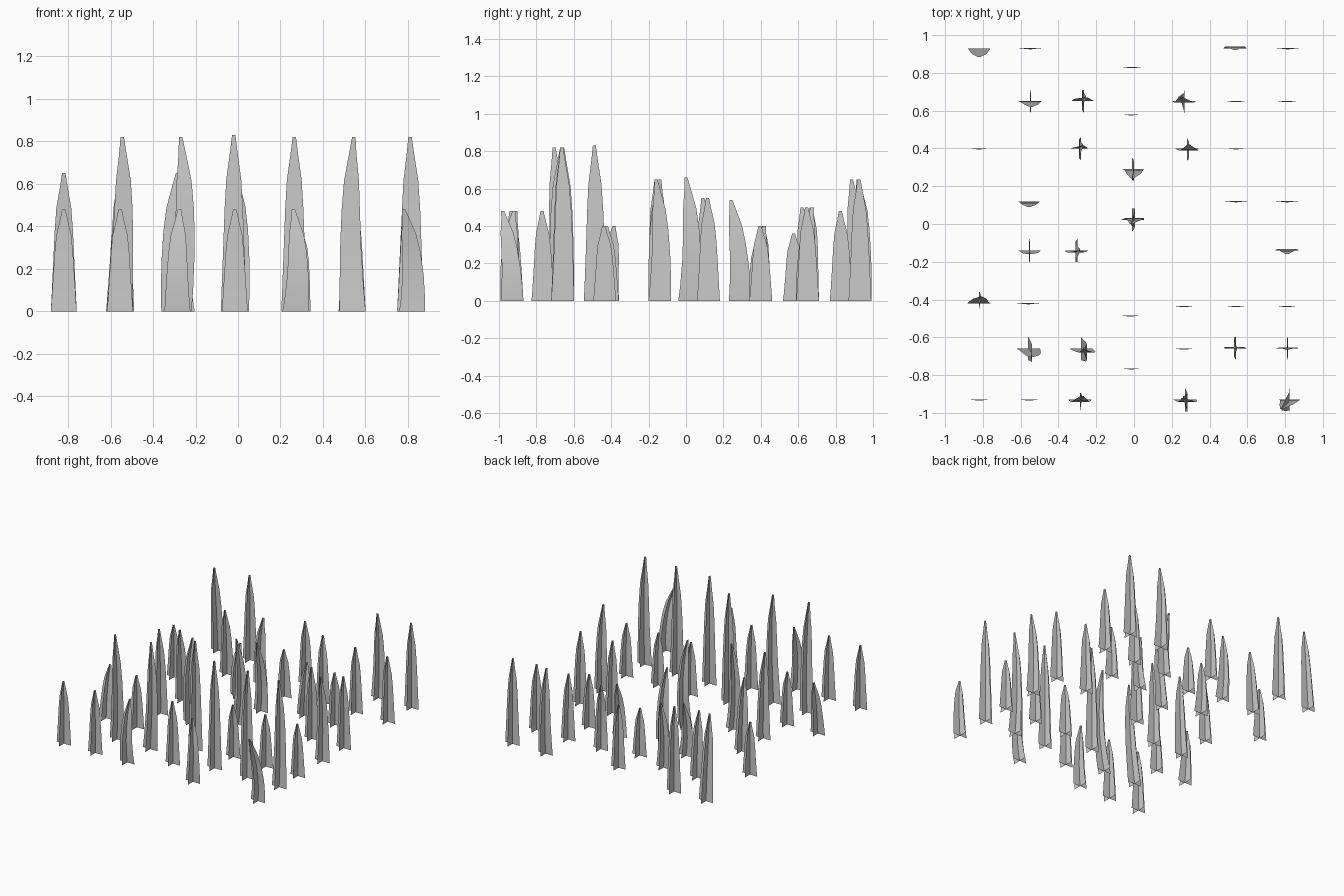
import bpy, bmesh

# blade outline: (height fraction, half width)
PROFILE = [(0, .061), (.12, .057), (.35, .05), (.58, .043), (.75, .035), (.9, .018), (1, .008)]

# rows of tufts: (y, height, x positions)
ROWS = [
    (.93, .65, (-.82, -.55, .535, .815)), (.83, .48, (-.01,)),
    (.65, .50, (-.55, -.265, .265, .54, .81)), (.58, .36, (-.015,)),
    (.40, .40, (-.82, -.28, .28, .54)), (.29, .54, (-.01,)),
    (.12, .55, (-.555, .54, .81)), (.02, .66, (-.01,)),
    (-.14, .65, (-.555, -.30, .81)),
    (-.42, .40, (-.82, -.56, .265, .54, .81)), (-.485, .83, (-.02,)),
    (-.66, .82, (-.56, -.28, .265, .54, .81)), (-.765, .48, (-.015,)),
    (-.93, .48, (-.82, -.555, -.285, .27, .82)),
]

# bent tufts: (x, y) -> offset at mid height (x, y) and at the tip (x, y)
BENDS = {
    (-.82, .93): (0, -.02, 0, -.045), (.535, .93): (0, .01, 0, -.01),
    (-.55, .65): (.005, -.01, .005, -.03), (-.265, .65): (-.01, .01, .01, .02),
    (.265, .65): (0, -.005, -.02, .025), (-.28, .40): (-.01, 0, .01, .015),
    (.28, .40): (.01, -.01, .01, .02), (-.01, .29): (.01, -.01, 0, -.05),
    (-.555, .12): (0, -.01, 0, -.03), (-.01, .02): (.015, .01, -.005, -.02),
    (-.555, -.14): (.005, -.01, 0, -.02), (-.30, -.14): (-.01, -.01, .015, 0),
    (.81, -.14): (0, .005, 0, -.02), (-.82, -.42): (0, .015, .01, .035),
    (-.56, -.66): (.02, -.025, .015, -.045), (-.28, -.66): (.03, -.02, .01, -.005),
    (.54, -.66): (-.01, .01, .005, 0), (.81, -.66): (.005, .005, 0, -.005),
    (-.285, -.93): (0, -.01, .01, .02), (.27, -.93): (.012, -.012, -.01, .01),
    (.82, -.93): (0, -.01, -.04, -.05), 
}


def bend_at(t, mid, tip):
    # quadratic through base, mid height and tip
    return mid * 4 * t * (1 - t) + tip * t * (2 * t - 1)


def add_tuft(name, x, y, height, bend):
    bm = bmesh.new()
    # two crossed upright sheets, one along x and one along y
    for ax, ay in ((1, 0), (0, 1)):
        previous = None
        for t, w in PROFILE:
            cx = bend_at(t, bend[0], bend[2])
            cy = bend_at(t, bend[1], bend[3])
            row = [bm.verts.new((cx + s * w * ax, cy + s * w * ay, t * height))
                   for s in (-1, 0, 1)]
            if previous:
                for i in range(2):
                    bm.faces.new((previous[i], previous[i + 1], row[i + 1], row[i]))
            previous = row
    mesh = bpy.data.meshes.new(name)
    bm.to_mesh(mesh)
    bm.free()
    mesh.shade_smooth()
    obj = bpy.data.objects.new(name, mesh)
    obj.location = (x, y, 0)
    bpy.context.collection.objects.link(obj)


# planted field
for r, (y, height, xs) in enumerate(ROWS):
    for c, x in enumerate(xs):
        # back rows sit slightly off the front ones
        dy = -.015 if y in (-.42,) and x > 0 else 0
        add_tuft(f"grass_tuft_{r}_{c}", x, y + dy, height, BENDS.get((x, y), (0, 0, 0, -.005)))
